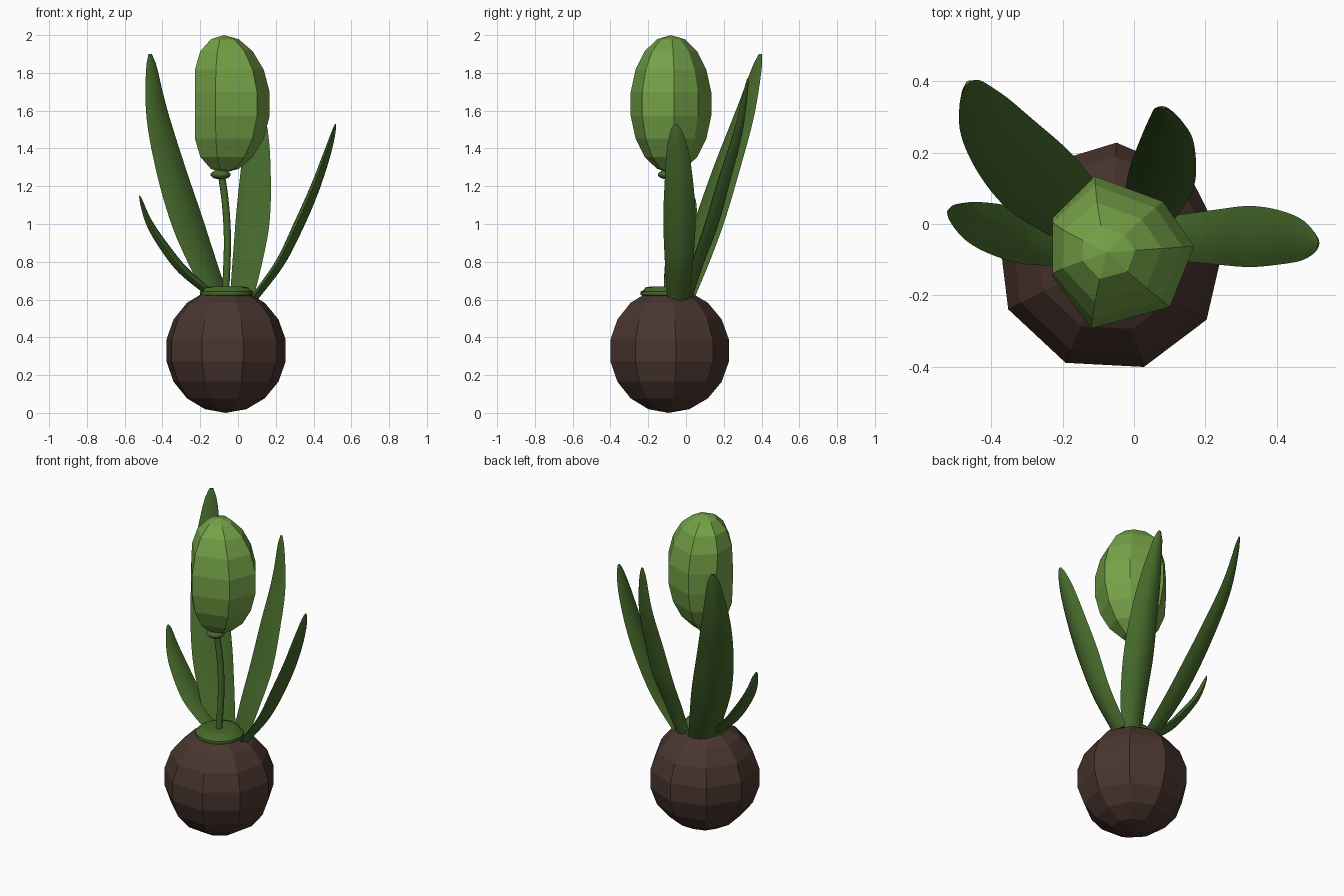
import bpy, bmesh, math
from mathutils import Vector

if "Cube" in bpy.data.objects:
    bpy.data.objects.remove(bpy.data.objects["Cube"])


def mat(name, rgb):
    m = bpy.data.materials.new(name)
    m.diffuse_color = (*rgb, 1)
    m.use_nodes = True
    m.node_tree.nodes["Principled BSDF"].inputs["Base Color"].default_value = m.diffuse_color
    return m


BROWN = mat("bulb_brown", (0.068, 0.036, 0.028))
GREEN = mat("leaf_green", (0.06, 0.14, 0.024))
LIGHT = mat("bud_green", (0.175, 0.36, 0.063))


def loft(name, rings, material, smooth=True):
    """Skin a list of closed rings and cap both ends."""
    bm = bmesh.new()
    rows = [[bm.verts.new(p) for p in r] for r in rings]
    n = len(rows[0])
    for a, b in zip(rows, rows[1:]):
        for i in range(n):
            j = (i + 1) % n
            bm.faces.new((a[i], a[j], b[j], b[i]))
    bm.faces.new(rows[0][::-1])
    bm.faces.new(rows[-1])
    bmesh.ops.remove_doubles(bm, verts=bm.verts, dist=1e-5)
    bmesh.ops.recalc_face_normals(bm, faces=bm.faces)
    me = bpy.data.meshes.new(name)
    bm.to_mesh(me)
    bm.free()
    me.materials.append(material)
    ob = bpy.data.objects.new(name, me)
    bpy.context.collection.objects.link(ob)
    if smooth:
        bpy.ops.object.select_all(action='DESELECT')
        bpy.context.view_layer.objects.active = ob
        ob.select_set(True)
        bpy.ops.object.shade_smooth_by_angle(angle=math.radians(50))
    return ob


def circle(n, phase=0.0):
    return [(math.cos(phase + i * math.tau / n), math.sin(phase + i * math.tau / n)) for i in range(n)]


def ball(name, centre, outline, half_height, material):
    """Faceted ball with nine bands, built on any horizontal outline."""
    cx, cy, cz = centre
    rings = []
    for k in range(10):
        a = math.pi * k / 9
        s, z = max(math.sin(a), 1e-7), cz - half_height * math.cos(a)
        rings.append([(cx + s * x, cy + s * y, z) for x, y in outline])
    return loft(name, rings, material, smooth=False)


def lathe(name, centre, profile, material, n=24):
    cx, cy = centre
    return loft(name, [[(cx + r * x, cy + r * y, z) for x, y in circle(n)] for r, z in profile], material)


def spline(pts, steps=6):
    """Smooth curve through points."""
    p = [Vector(q) for q in pts]
    p = [2 * p[0] - p[1]] + p + [2 * p[-1] - p[-2]]
    out = []
    for i in range(1, len(p) - 2):
        a, b, c, d = p[i - 1:i + 3]
        for s in range(steps):
            t = s / steps
            out.append(0.5 * (2 * b + (c - a) * t + (2 * a - 5 * b + 4 * c - d) * t ** 2
                              + (3 * b - a - 3 * c + d) * t ** 3))
    return out + [p[-2]]


WIDTH = spline([(0, .7), (.25, .92), (.46, 1), (.72, .78), (.9, .45), (.97, .27), (1, .1)])


def width_at(t):
    for (a, u), (b, v) in zip(WIDTH, WIDTH[1:]):
        if t <= b:
            return u + (v - u) * (t - a) / (b - a)
    return WIDTH[-1][1]


def leaf(name, path, azimuth, half_width):
    """Fleshy leaf with a lens section, swept along a path."""
    az = math.radians(azimuth)
    side = Vector((-math.sin(az), math.cos(az), 0))
    pts = spline(path)
    rings = []
    for i, p in enumerate(pts):
        tan = (pts[min(i + 1, len(pts) - 1)] - pts[max(i - 1, 0)]).normalized()
        out = side.cross(tan).normalized()
        w = half_width * width_at(i / (len(pts) - 1))
        ss = [-1 + k / 4 for k in range(9)]
        outer = [p + side * s * w + out * w * .46 * (1 - s * s) for s in ss]
        inner = [p + side * s * w - out * w * .2 * (1 - s * s) for s in ss[-2:0:-1]]
        rings.append(outer + inner)
    return loft(name, rings, GREEN)


# Bulb
ball("bulb", (-.066, -.093, .33), [(.326 * x, .326 * y) for x, y in circle(9, math.radians(87))], .33, BROWN)

# Collar on top of the bulb
lathe("collar", (-.06, -.1), [(.12, .615), (.14, .625), (.14, .642), (.125, .65), (.115, .664),
                              (.08, .67), (.001, .664)], GREEN)

# Stem
stem_path = spline([(-.065, -.1, .64), (-.056, -.09, .9), (-.066, -.088, 1.1), (-.09, -.095, 1.28)])
loft("stem", [[p + Vector((.019 * x, .019 * y, 0)) for x, y in circle(10)] for p in stem_path], GREEN)

# Knob under the bud
lathe("bud_base", (-.092, -.095), [(.02, 1.238), (.04, 1.244), (.053, 1.256), (.053, 1.266),
                                   (.04, 1.278), (.02, 1.29)], GREEN, 16)

# Seven-sided flower bud, flattened on its left side
bud_outline = [(.222, .018), (.134, .145), (-.06, .217), (-.205, .098), (-.21, -.068), (-.07, -.216), (.154, -.154)]
bud = ball("flower_bud", (-.05, -.08, 1.635), bud_outline, .365, LIGHT)
for v in bud.data.vertices:
    k = abs(v.co.z - 1.635) / .365
    v.co.x = max(v.co.x - .025 * k ** 2, -.228)

# Leaves
leaf("back_left_leaf", [(-.11, -.01, .61), (-.19, .055, .8), (-.265, .12, 1.0), (-.358, .217, 1.3),
                        (-.43, .315, 1.6), (-.465, .394, 1.9)], 132, .118)
leaf("back_leaf", [(.02, .0, .61), (.05, .055, .8), (.076, .125, 1.0), (.092, .198, 1.25),
                   (.098, .272, 1.5), (.08, .326, 1.77)], 75, .093)
leaf("right_leaf", [(.078, -.04, .61), (.214, -.037, .8), (.312, -.035, 1.0), (.4, -.037, 1.2),
                    (.473, -.045, 1.4), (.515, -.055, 1.53)], 0, .085)
leaf("left_leaf", [(-.12, -.06, .62), (-.205, -.05, .69), (-.302, -.036, .78), (-.405, -.01, .915),
                   (-.472, .012, 1.025), (-.52, .034, 1.15)], 170, .076)
